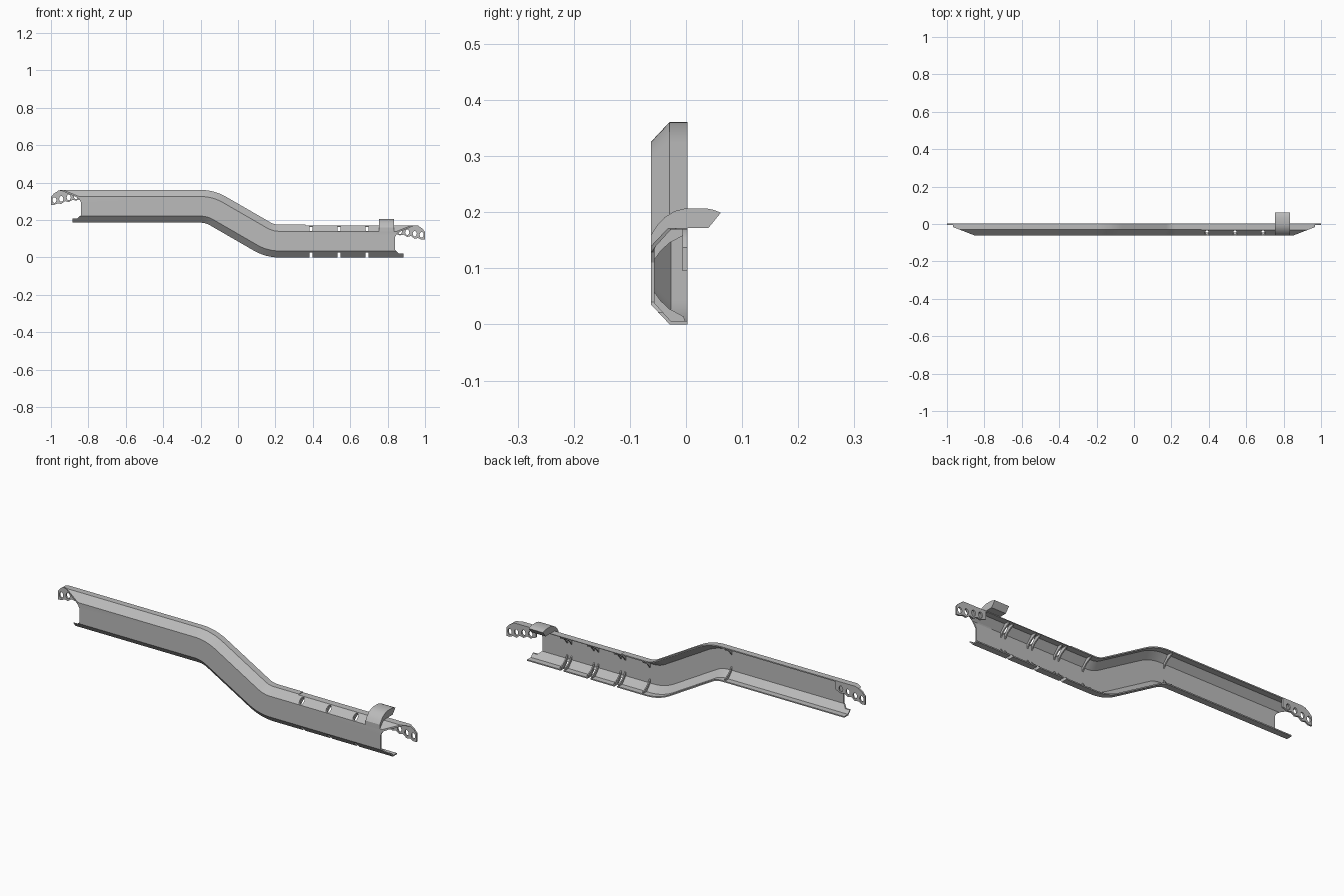
import bpy, bmesh, math
from mathutils import Vector

if "Cube" in bpy.data.objects:
    bpy.data.objects.remove(bpy.data.objects["Cube"], do_unlink=True)

grey = bpy.data.materials.new("grey plastic")
grey.use_nodes = True
grey.diffuse_color = (0.5, 0.5, 0.5, 1)
grey.node_tree.nodes["Principled BSDF"].inputs["Base Color"].default_value = (0.5, 0.5, 0.5, 1)

HALF = 0.0875      # half height of the rail
DROP = 0.186       # height difference between its two ends
WALL = 0.006
FRONT, MID, BACK = -0.062, -0.029, 0.003


def finish(bm, name):
    bmesh.ops.recalc_face_normals(bm, faces=bm.faces)
    mesh = bpy.data.meshes.new(name)
    bm.to_mesh(mesh)
    bm.free()
    mesh.materials.append(grey)
    obj = bpy.data.objects.new(name, mesh)
    bpy.context.collection.objects.link(obj)
    return obj


def prism(name, points, axis, lo, hi):
    """Extrude a flat outline along one axis; points use the other two axes in order."""
    bm = bmesh.new()
    rings = []
    for d in (lo, hi):
        rings.append([])
        for p in points:
            co = list(p)
            co.insert(axis, d)
            rings[-1].append(bm.verts.new(co))
    a, b = rings
    n = len(points)
    bm.faces.new(a)
    bm.faces.new(b[::-1])
    for i in range(n):
        bm.faces.new((a[i], a[(i + 1) % n], b[(i + 1) % n], b[i]))
    return finish(bm, name)


def select(obj):
    bpy.ops.object.select_all(action='DESELECT')
    obj.select_set(True)
    bpy.context.view_layer.objects.active = obj


def cut(obj, cutter):
    mod = obj.modifiers.new("cut", 'BOOLEAN')
    mod.operation = 'DIFFERENCE'
    mod.solver = 'EXACT'
    mod.object = cutter
    select(obj)
    bpy.ops.object.modifier_apply(modifier=mod.name)
    bpy.data.objects.remove(cutter, do_unlink=True)


def smooth(obj):
    select(obj)
    bpy.ops.object.shade_smooth_by_angle(angle=math.radians(25))


def oval(x, z, rx, rz, n=14):
    return [(x + rx * math.cos(math.tau * i / n), z + rz * math.sin(math.tau * i / n)) for i in range(n)]


# Centre line: two opposite bends joined by a slope
RADIUS, TURN, STEPS = 0.185, math.radians(30), 10
path = [(-1.0, HALF + DROP, 0.0)]
for i in range(STEPS + 1):
    a = TURN * i / STEPS
    path.append((-0.2 + RADIUS * math.sin(a), HALF + DROP - RADIUS * (1 - math.cos(a)), a))
fall = DROP - 2 * RADIUS * (1 - math.cos(TURN))
bend_end = -0.2 + 2 * RADIUS * math.sin(TURN) + fall / math.tan(TURN)
for i in range(STEPS + 1):
    a = TURN * (1 - i / STEPS)
    path.append((bend_end - RADIUS * math.sin(a), HALF + RADIUS * (1 - math.cos(a)), a))
path.append((1.0, HALF, 0.0))

# Open-backed channel section, mirrored about the centre line
outer = [(FRONT, HALF - 0.035), (MID, HALF), (BACK, HALF)]
inner = [(BACK, HALF - WALL), (MID + 0.002, HALF - WALL), (FRONT + WALL, HALF - 0.038)]
half_section = outer + inner
section = half_section + [(y, -n) for y, n in reversed(half_section)]

bm = bmesh.new()
rings = []
for x, z, a in path:
    rings.append([bm.verts.new((x + n * math.sin(a), y, z + n * math.cos(a))) for y, n in section])
for r, s in zip(rings, rings[1:]):
    for i in range(len(section)):
        j = (i + 1) % len(section)
        bm.faces.new((r[i], r[j], s[j], s[i]))
bm.faces.new(rings[0])
bm.faces.new(rings[-1])
rail = finish(bm, "rail")

# Shape both ends, then add the pierced end plates
window = [(1.1, 0.022), (0.86, 0.022), (0.84, 0.04), (0.84, 0.11), (0.85, 0.128),
          (0.875, 0.142), (1.1, 0.142)]
lower_end = [(0.885, -0.02), (1.1, -0.02), (1.1, 0.06), (0.885, 0.06)]
round_tip = [(0.94, 0.2), (0.94, 0.176), (0.965, 0.17), (0.985, 0.157), (1.0, 0.138), (1.1, 0.1), (1.1, 0.2)]
plate = [(0.835, 0.172), (0.95, 0.172), (0.965, 0.168), (0.985, 0.155), (1.0, 0.137), (1.0, 0.095),
         (0.982, 0.095), (0.963, 0.104), (0.945, 0.1), (0.925, 0.115), (0.905, 0.11),
         (0.885, 0.122), (0.865, 0.118), (0.835, 0.13)]
slant = [(0.85, FRONT), (0.85, -0.1), (1.1, -0.1), (1.1, 0.01), (1.0, -0.004)]

for side, lift, label in ((1, 0, "left"), (-1, DROP, "right")):
    def place(points):
        return [(side * x, z + lift) for x, z in points]

    for shape in (window, lower_end, round_tip):
        cut(rail, prism("cutter", place(shape), 1, -0.2, 0.2))
    cut(rail, prism("cutter", [(side * x, y) for x, y in slant], 2, -0.1, 0.5))
    end_plate = prism(label + "_end_plate", place(plate), 1, -0.006, BACK)
    for x, z in ((0.982, 0.121), (0.945, 0.127), (0.905, 0.135), (0.866, 0.14)):
        cut(end_plate, prism("cutter", place(oval(x, z, 0.011, 0.015)), 1, -0.1, 0.1))
    smooth(end_plate)

# Round holes in the upper chamfer and slots in the lower edge
for x in (0.39, 0.54, 0.69):
    cut(rail, prism("cutter", oval(x, 0.155, 0.012, 0.015), 1, -0.1, -0.032))
    slot = [(x - 0.008, -0.02), (x + 0.008, -0.02), (x + 0.008, 0.027), (x - 0.008, 0.027)]
    cut(rail, prism("cutter", slot, 1, -0.1, 0.1))

# Shallow relief along the top of the lower run
cut(rail, prism("cutter", [(0.36, 0.172), (1.1, 0.172), (1.1, 0.2), (0.36, 0.2)], 1, -0.1, 0.1))
smooth(rail)

# Corner ribs inside the channel
gusset = [(FRONT + 0.004, 0.036), (MID, 0.003), (-0.001, 0.003), (-0.004, 0.014),
          (-0.03, 0.028), (-0.045, 0.042), (FRONT + 0.004, 0.06)]
ribs = [(bend_end + 0.02, 0), (-0.215, DROP)]
for x in (0.39, 0.54, 0.69):
    ribs += [(x - 0.012, 0), (x + 0.012, 0)]
for i, (x, lift) in enumerate(ribs):
    prism(f"lower_rib_{i}", [(y, z + lift) for y, z in gusset], 0, x - 0.003, x + 0.003)
    prism(f"upper_rib_{i}", [(y, 2 * HALF - 0.002 - z + lift) for y, z in gusset], 0, x - 0.003, x + 0.003)

# Curved clip that hooks over the top towards the back
clip = [(FRONT, 0.135), (FRONT, 0.16), (-0.052, 0.176), (-0.038, 0.191), (-0.02, 0.202), (0.0, 0.207),
        (0.035, 0.207), (0.05, 0.204), (0.062, 0.199), (0.04, 0.172), (0.003, 0.172),
        (-0.025, 0.17), (-0.045, 0.155), (-0.056, 0.135)]
smooth(prism("hook_clip", clip, 0, 0.755, 0.835))
